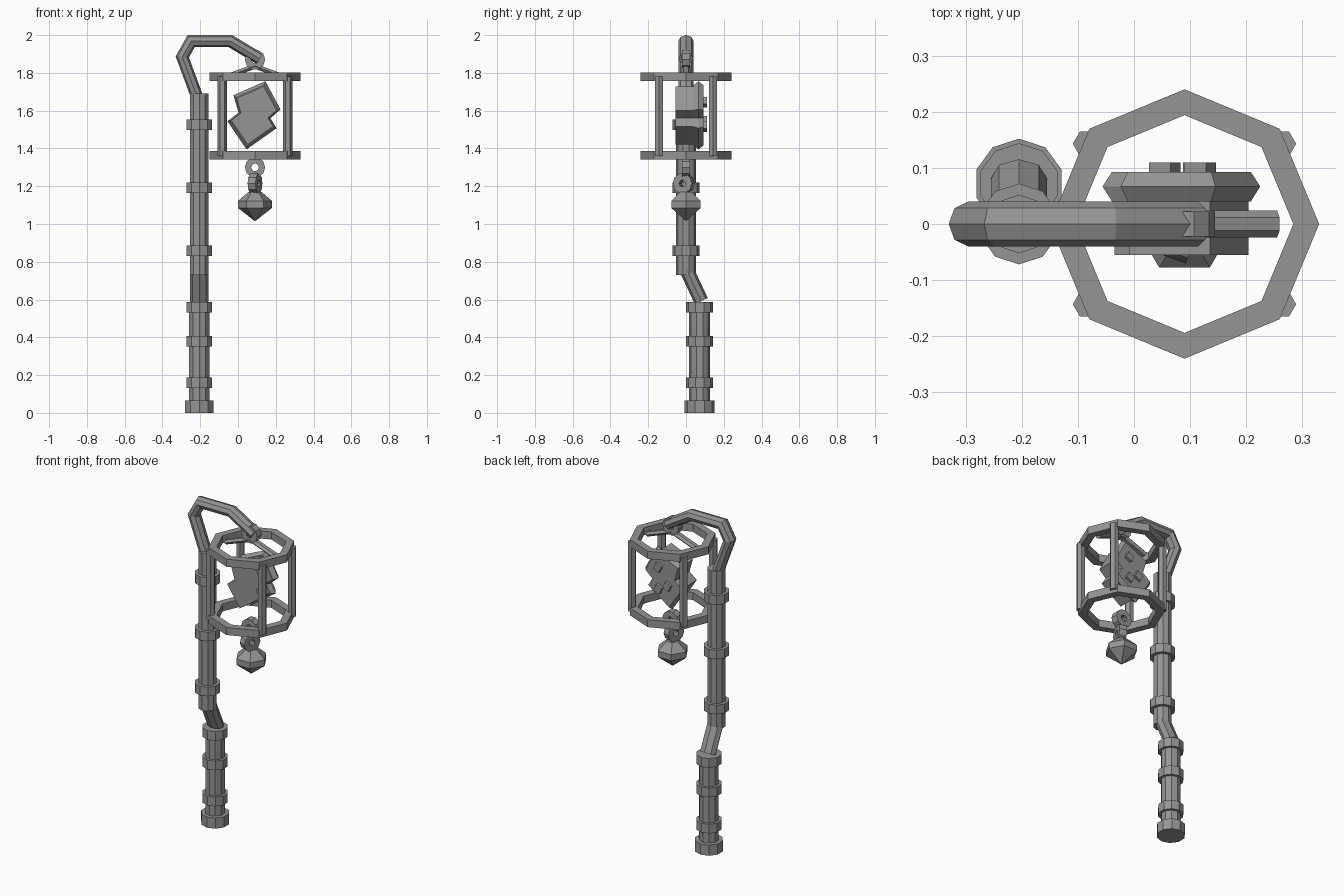
import bpy, bmesh, math
from mathutils import Vector, Matrix

cube = bpy.data.objects.get("Cube")
if cube:
    bpy.data.objects.remove(cube)

grey = bpy.data.materials.new("plain_grey")
grey.use_nodes = True
grey.diffuse_color = (0.3, 0.3, 0.3, 1)
grey.node_tree.nodes["Principled BSDF"].inputs["Base Color"].default_value = (0.3, 0.3, 0.3, 1)


def finish(name, bm, loc=(0, 0, 0), rot=(0, 0, 0)):
    bmesh.ops.remove_doubles(bm, verts=bm.verts, dist=0.0001)
    bmesh.ops.recalc_face_normals(bm, faces=bm.faces)
    mesh = bpy.data.meshes.new(name)
    bm.to_mesh(mesh)
    bm.free()
    mesh.materials.append(grey)
    obj = bpy.data.objects.new(name, mesh)
    obj.location, obj.rotation_euler = loc, rot
    bpy.context.collection.objects.link(obj)
    return obj


def skin(bm, loops, closed=False):
    """Join equal loops of points with quads; cap the ends unless closed."""
    rows = [[bm.verts.new(p) for p in loop] for loop in loops]
    pairs = list(zip(rows, rows[1:])) + ([(rows[-1], rows[0])] if closed else [])
    for a, b in pairs:
        for i in range(len(a)):
            j = (i + 1) % len(a)
            bm.faces.new((a[i], a[j], b[j], b[i]))
    if not closed:
        bm.faces.new(rows[0])
        bm.faces.new(rows[-1])


def lathe(name, profile, sides, loc, phase=0.0, rot=(0, 0, 0), closed=False):
    bm = bmesh.new()
    angles = [phase + math.tau * i / sides for i in range(sides)]
    skin(bm, [[(r * math.cos(a), r * math.sin(a), z) for a in angles]
              for r, z in profile], closed)
    return finish(name, bm, loc, rot)


def ring(name, outer, inner, half, sides, loc, rot=(0, 0, 0)):
    profile = [(outer, -half), (outer, half), (inner, half), (inner, -half)]
    return lathe(name, profile, sides, loc, rot=rot, closed=True)


def tube(name, path, side, side_radius, up_radius, sides=8):
    """Mitred tube along a flat path; side is the normal of the path plane."""
    pts, side = [Vector(p) for p in path], Vector(side)
    loops = []
    for i, p in enumerate(pts):
        d_in = (p - pts[max(i - 1, 0)]).normalized()
        d_out = (pts[min(i + 1, len(pts) - 1)] - p).normalized()
        tangent = (d_in + d_out).normalized()
        stretch = 1 / max(tangent.dot(d_in), tangent.dot(d_out))
        up = side.cross(tangent) * up_radius * stretch
        loops.append([p + side * side_radius * math.cos(a) + up * math.sin(a)
                      for a in (math.tau * k / sides for k in range(sides))])
    bm = bmesh.new()
    skin(bm, loops)
    return finish(name, bm)


# Staff: offset lower and upper shafts with collars
PX, LOW_Y, UP = -0.205, 0.072, math.pi / 2


def shaft(name, y, radius, z0, z1):
    lathe(name, [(radius, z0), (radius, z1)], 10, (PX, y, 0), UP)


shaft("lower_shaft", LOW_Y, 0.056, 0.0, 0.57)
shaft("base_cap", LOW_Y, 0.08, 0.0, 0.065)
for i, z in enumerate((0.16, 0.38, 0.56)):
    shaft(f"lower_collar_{i + 1}", LOW_Y, 0.072, z - 0.028, z + 0.028)
shaft("upper_shaft", 0, 0.052, 0.73, 1.69)
for i, z in enumerate((0.858, 1.193, 1.525)):
    shaft(f"upper_collar_{i + 1}", 0, 0.072, z - 0.028, z + 0.028)
tube("bent_joint", [(PX, 0.081, 0.592), (PX, 0.002, 0.76)], (1, 0, 0), 0.05, 0.038)

# Curved crook at the top
tube("crook", [(-0.212, 0, 1.66), (-0.295, 0, 1.885), (-0.248, 0, 1.968),
               (-0.04, 0, 1.968), (0.115, 0, 1.875)], (0, 1, 0), 0.04, 0.032)

# Lantern cage
CX = 0.09
for name, z in (("cage_top_ring", 1.78), ("cage_bottom_ring", 1.364)):
    ring(name, 0.24, 0.194, 0.023, 8, (CX, 0, z))
for sx in (-1, 1):
    for sy in (-1, 1):
        label = f"{'left' if sx > 0 else 'right'}_{'back' if sy > 0 else 'front'}"
        lathe(f"cage_bar_{label}", [(0.025, 1.36), (0.025, 1.78)], 6,
              (CX + sx * 0.174, sy * 0.143, 0))
    tube(f"roof_strut_{'left' if sx > 0 else 'right'}",
         [(CX, 0, 1.835), (CX + sx * 0.165, 0, 1.775)], (0, 1, 0), 0.024, 0.015, 4 + 2)

# Hanging rings and pendant
ring("hook_ring", 0.054, 0.02, 0.022, 10, (CX, 0, 1.87), (math.pi / 2, 0, 0))
ring("chain_ring_upper", 0.054, 0.02, 0.022, 10, (CX, 0, 1.3), (math.pi / 2, 0, 0))
ring("chain_ring_lower", 0.054, 0.018, 0.022, 10, (CX, -0.012, 1.215),
     (math.pi / 2, 0, math.radians(70)))
lathe("pendant", [(0.035, 1.17), (0.09, 1.122), (0.09, 1.085), (0.001, 1.015)], 6, (CX, 0, 0))

# Notched slab inside the cage
outline = [(-0.024, 1.682), (0.145, 1.756), (0.225, 1.607), (0.172, 1.56),
           (0.204, 1.507), (0.045, 1.395), (-0.056, 1.544), (0.003, 1.59)]
MID = (0.084, 1.575)


def slab(name, layers):
    bm = bmesh.new()
    skin(bm, [[(MID[0] + (x - MID[0]) * s, y, MID[1] + (z - MID[1]) * s)
               for x, z in outline] for s, y in layers])
    finish(name, bm)


slab("slab_front", [(0.85, -0.055), (0.85, 0.045)])
slab("slab_back", [(0.88, 0.04), (1, 0.067), (0.88, 0.093)])

# Small tilted studs on the back of the slab
for i, (x, z) in enumerate(((0.118, 1.645), (0.055, 1.545), (0.115, 1.515))):
    bm = bmesh.new()
    bmesh.ops.create_cube(bm, size=1, matrix=Matrix.Diagonal((0.042, 0.03, 0.042, 1)))
    finish(f"stud_{i + 1}", bm, (x, 0.095, z), (0, math.radians(-25), 0))
